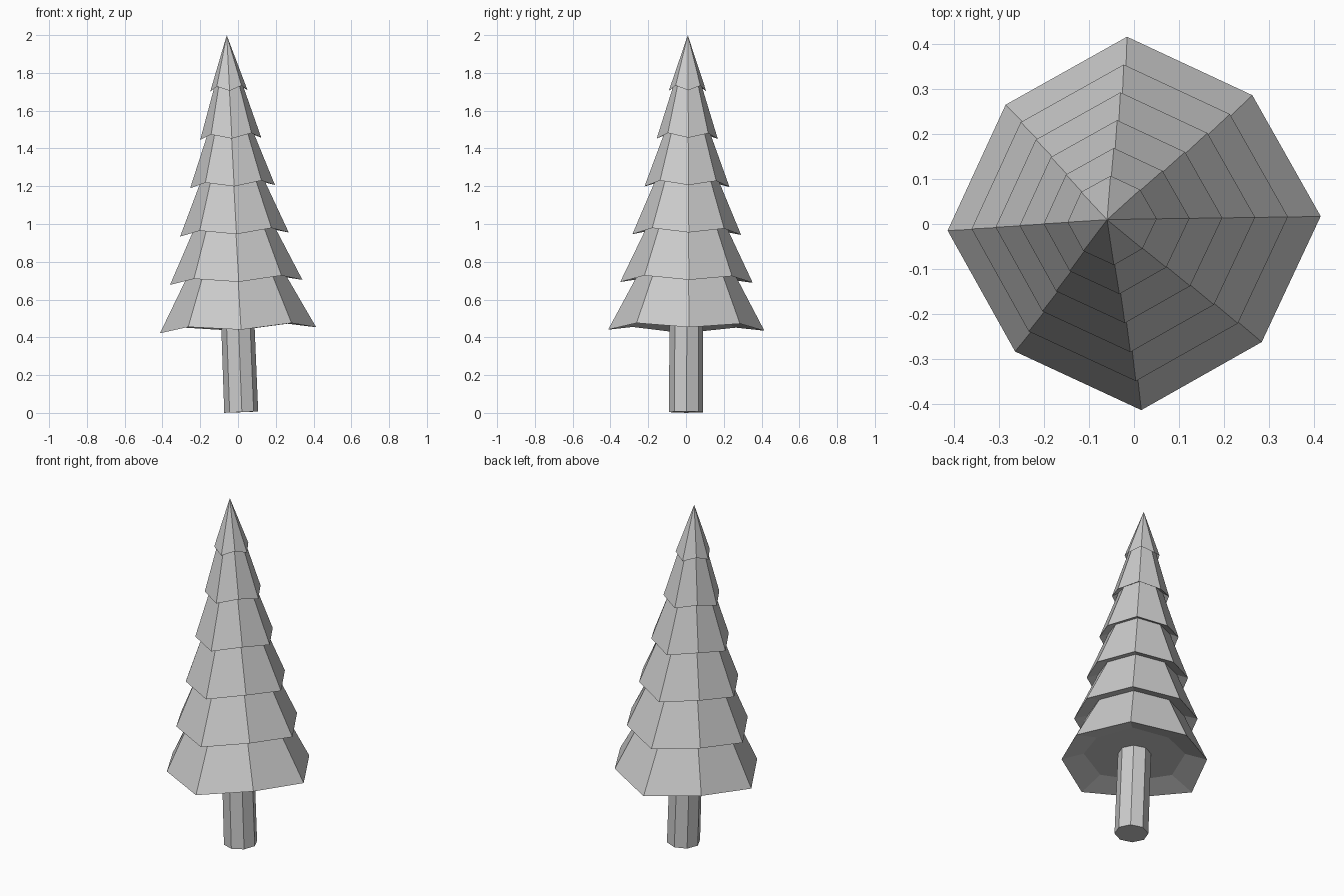
import bpy, bmesh, math
from mathutils import Matrix

if "Cube" in bpy.data.objects:
    bpy.data.objects.remove(bpy.data.objects["Cube"])

SIDES = 8
TURN = math.radians(2.2)
# whole tree leans slightly to the left
LEAN = (Matrix.Translation((0.017, -0.001, 0.004))
        @ Matrix.Rotation(math.radians(-2.2), 4, 'Y')
        @ Matrix.Rotation(math.radians(-0.3), 4, 'X'))


def ring(bm, r, z, pull=1.0, lift=0.0):
    """Octagon whose odd corners are pulled in and lifted."""
    verts = []
    for i in range(SIDES):
        a = TURN + i * math.tau / SIDES
        rr, zz = (r * pull, z + lift) if i % 2 else (r, z)
        verts.append(bm.verts.new((rr * math.cos(a), rr * math.sin(a), zz)))
    return verts


def bridge(bm, a, b):
    for i in range(SIDES):
        j = (i + 1) % SIDES
        bm.faces.new((a[i], a[j], b[j], b[i]))


def finish(bm, name):
    bm.transform(LEAN)
    bmesh.ops.recalc_face_normals(bm, faces=bm.faces)
    mesh = bpy.data.meshes.new(name)
    bm.to_mesh(mesh)
    bm.free()
    bpy.context.collection.objects.link(bpy.data.objects.new(name, mesh))


# trunk
bm = bmesh.new()
low, high = ring(bm, 0.09, 0), ring(bm, 0.088, 0.52)
bridge(bm, low, high)
bm.faces.new(low)
bm.faces.new(high)
finish(bm, "trunk")

# branches: six flared tiers, each with a hollowed underside
bm = bmesh.new()
inner = ring(bm, 0.27, 0.48, lift=0.015)
bm.faces.new(inner)
for k in range(6):
    r, z = 0.414 - 0.063 * k, 0.434 + 0.2535 * k
    rim = ring(bm, r, z, 0.935, 0.026)
    bridge(bm, inner, rim)
    if k < 5:
        inner = ring(bm, 0.75 * (r - 0.063), z + 0.2535 + 0.03, 0.97, 0.015)
        bridge(bm, rim, inner)
tip = bm.verts.new((0, 0, 1.997))
for i in range(SIDES):
    bm.faces.new((rim[i], rim[(i + 1) % SIDES], tip))
finish(bm, "branches")
